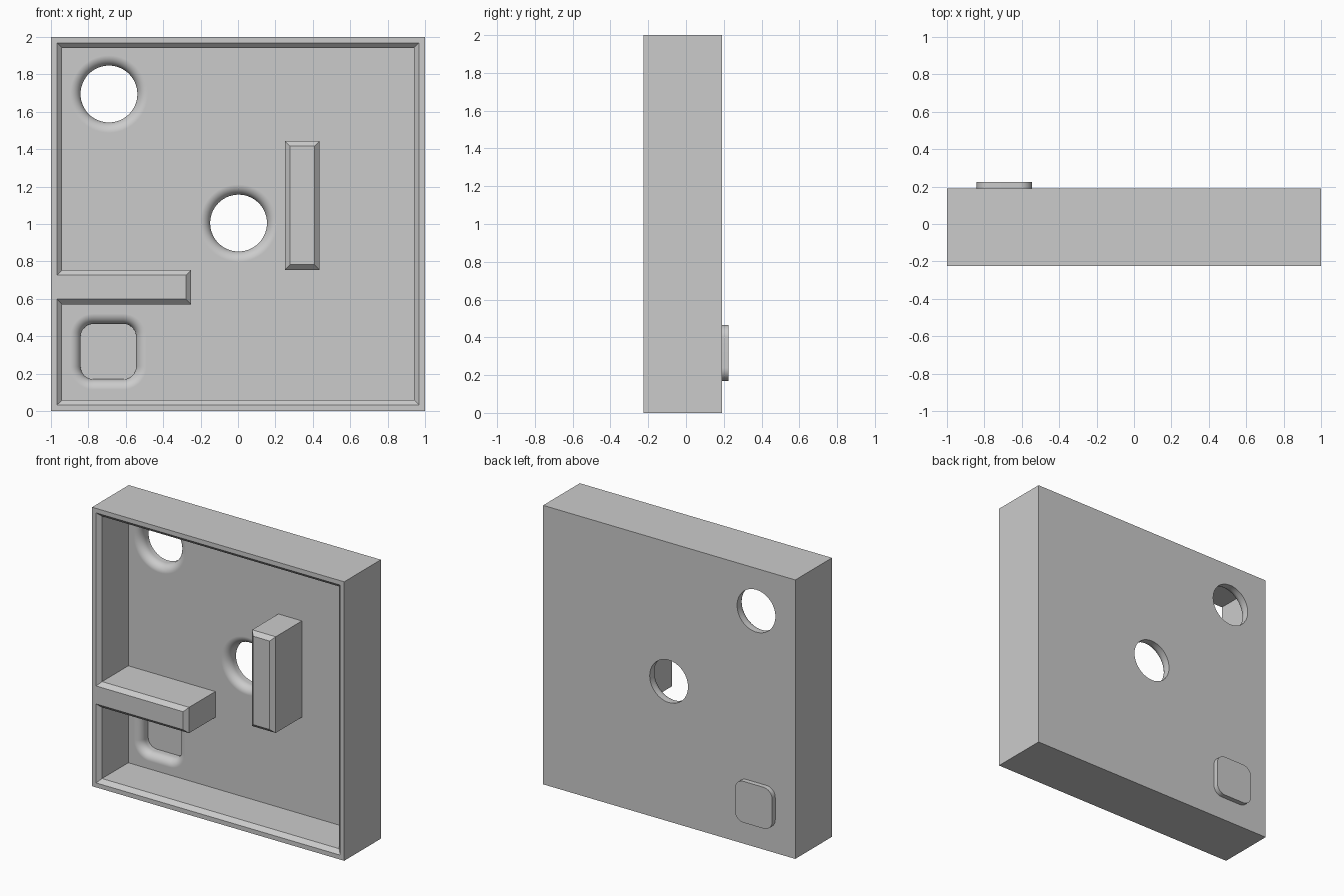
import bpy, bmesh
from math import cos, sin, pi

if "Cube" in bpy.data.objects:
    bpy.data.objects.remove(bpy.data.objects["Cube"])

FRONT, FLOOR, BACK = -0.225, 0.10, 0.19
CH = 0.028       # chamfer on all front edges
FIL = 0.055      # rounding where openings meet the floor


def loft(name, loops):
    """Solid through (y, [(x, z), ...]) loops with equal point counts."""
    bm = bmesh.new()
    rings = [[bm.verts.new((x, y, z)) for x, z in pts] for y, pts in loops]
    for a, b in zip(rings, rings[1:]):
        for i in range(len(a)):
            j = (i + 1) % len(a)
            bm.faces.new((a[i], a[j], b[j], b[i]))
    bm.faces.new(rings[0])
    bm.faces.new(rings[-1])
    bmesh.ops.recalc_face_normals(bm, faces=bm.faces)
    me = bpy.data.meshes.new(name)
    bm.to_mesh(me)
    bm.free()
    ob = bpy.data.objects.new(name, me)
    bpy.context.collection.objects.link(ob)
    return ob


def rect(x0, x1, z0, z1):
    return [(x0, z0), (x1, z0), (x1, z1), (x0, z1)]


def offset(pts, w):
    """Grow a counter-clockwise right-angled outline by w."""
    sg = lambda v: (v > 1e-6) - (v < -1e-6)
    out = []
    for i, (x, z) in enumerate(pts):
        px, pz = pts[i - 1]
        nx, nz = pts[(i + 1) % len(pts)]
        out.append((x + w * (sg(z - pz) + sg(nz - z)),
                    z - w * (sg(x - px) + sg(nx - x))))
    return out


def rounded(cx, cz, half, r, grow=0.0, n=14):
    """Rounded square; a circle when half == r."""
    pts = []
    for q in range(4):
        mid = pi / 4 + q * pi / 2
        ox = (half - r) * (1 if cos(mid) > 0 else -1)
        oz = (half - r) * (1 if sin(mid) > 0 else -1)
        for i in range(n + (half > r)):
            a = q * pi / 2 + i / n * pi / 2
            pts.append((cx + ox + (r + grow) * cos(a), cz + oz + (r + grow) * sin(a)))
    return pts


def opening(name, cx, cz, half, r, end):
    """Cutter for an opening with a rounded lip on the floor side."""
    loops = [(end, rounded(cx, cz, half, r))]
    for k in range(9):
        t = k / 8 * pi / 2
        loops.append((FLOOR + FIL * (1 - sin(t)), rounded(cx, cz, half, r, FIL * (1 - cos(t)))))
    loops.append((FLOOR - 0.03, rounded(cx, cz, half, r, FIL)))
    return loft(name, loops)


def smooth(ob):
    bpy.ops.object.select_all(action='DESELECT')
    ob.select_set(True)
    bpy.context.view_layer.objects.active = ob
    bpy.ops.object.shade_smooth_by_angle(angle=0.5)


# Square housing block
housing = loft("housing", [(FRONT, rect(-1, 1, 0, 2)), (BACK, rect(-1, 1, 0, 2))])

# Cavity outline, notched so a rib stays attached to the left wall
cav = [(-.94, .06), (.94, .06), (.94, 1.94), (-.94, 1.94),
       (-.94, .755), (-.25, .755), (-.25, .57), (-.94, .57)]
rim = offset(cav, CH)
cutters = [
    loft("cavity_cutter", [(FLOOR, cav), (FRONT + CH, cav), (FRONT, rim), (FRONT - .1, rim)]),
    # Two through holes and the blind square pocket
    opening("centre_hole_cutter", 0.003, 1.005, .152, .152, .3),
    opening("corner_hole_cutter", -.69, 1.695, .152, .152, .3),
    opening("pocket_cutter", -.693, .318, .148, .068, .184),
]
bpy.context.view_layer.objects.active = housing
for c in cutters:
    c.hide_render = True
    m = housing.modifiers.new("cut", 'BOOLEAN')
    m.operation, m.solver, m.object = 'DIFFERENCE', 'EXACT', c
    bpy.ops.object.modifier_apply(modifier=m.name)
    bpy.data.objects.remove(c)
smooth(housing)
wn = housing.modifiers.new("flat_floor_shading", 'WEIGHTED_NORMAL')
wn.keep_sharp = True

# Free-standing upright bar with chamfered front
bar = rect(.25, .437, .755, 1.445)
loft("upright_bar", [(FLOOR + .03, bar), (FRONT + CH, bar), (FRONT, offset(bar, -CH))])

# Raised rounded-square boss on the back
sq = rounded(-.693, .318, .148, .068)
smooth(loft("back_boss", [(BACK - .003, sq), (.225, sq)]))
